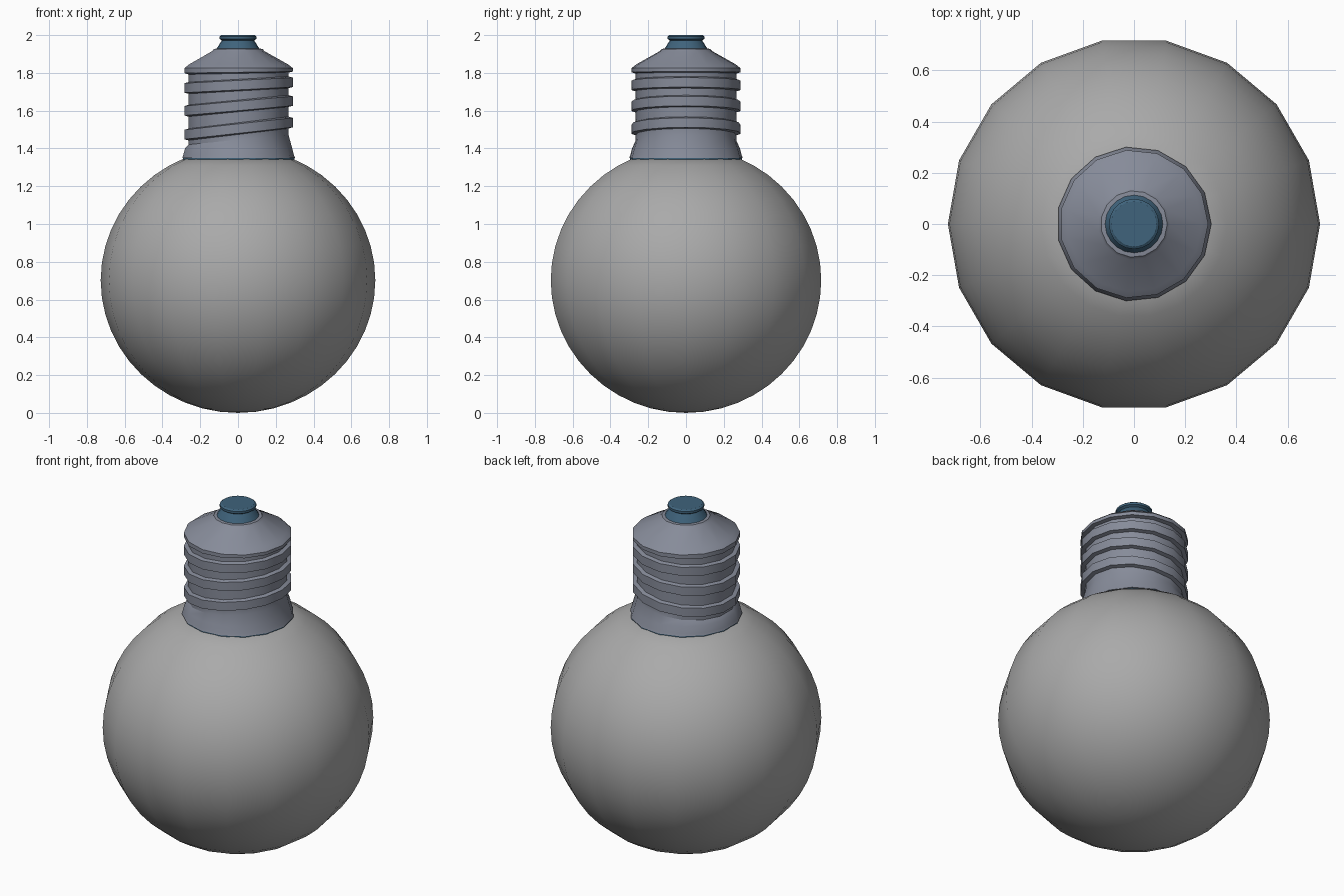
import bpy, bmesh, math

if "Cube" in bpy.data.objects:
    bpy.data.objects.remove(bpy.data.objects["Cube"])


def material(name, rgb):
    m = bpy.data.materials.new(name)
    m.diffuse_color = (*rgb, 1)
    m.use_nodes = True
    m.node_tree.nodes["Principled BSDF"].inputs["Base Color"].default_value = m.diffuse_color
    return m


GLASS = material("grey glass", (0.40, 0.40, 0.40))
METAL = material("cool grey metal", (0.24, 0.26, 0.32))
BLUE = material("dark blue", (0.05, 0.125, 0.20))


def lathe(name, profile, sides, mat, angle):
    """Spin (radius, height, tilt) points; tilt raises the +x side."""
    bm = bmesh.new()
    rings = []
    for r, z, tilt in profile:
        if r < 1e-5:
            rings.append([bm.verts.new((0, 0, z))])
            continue
        ring = []
        for i in range(sides):
            a = 2 * math.pi * i / sides
            ring.append(bm.verts.new((r * math.cos(a), r * math.sin(a),
                                      z + tilt * math.cos(a))))
        rings.append(ring)
    for lo, hi in zip(rings, rings[1:]):
        for i in range(sides):
            j = (i + 1) % sides
            quad = [lo[i % len(lo)], lo[j % len(lo)], hi[j % len(hi)], hi[i % len(hi)]]
            bm.faces.new(list(dict.fromkeys(quad)))
    # close open ends
    if len(rings[0]) > 1:
        bm.faces.new(rings[0][::-1])
    if len(rings[-1]) > 1:
        bm.faces.new(rings[-1])
    bmesh.ops.recalc_face_normals(bm, faces=bm.faces)
    me = bpy.data.meshes.new(name)
    bm.to_mesh(me)
    bm.free()
    me.materials.append(mat)
    ob = bpy.data.objects.new(name, me)
    bpy.context.collection.objects.link(ob)
    bpy.ops.object.select_all(action='DESELECT')
    ob.select_set(True)
    bpy.context.view_layer.objects.active = ob
    bpy.ops.object.shade_smooth_by_angle(angle=math.radians(angle))
    return ob


# glass globe, cut off where it meets the collar
globe = []
N = 24
for k in range(N):
    t = math.pi * k / N
    r, z = 0.727 * math.sin(t), 0.702 - 0.702 * math.cos(t)
    if z < 1.33:
        globe.append((r, z, 0))
globe.append((0.29, 1.345, 0))
lathe("globe", globe, 18, GLASS, 40)

# thin blue seal below the metal cap
lathe("seal_ring", [(0.28, 1.335, 0), (0.298, 1.342, 0), (0.298, 1.35, 0), (0.28, 1.355, 0)],
      15, BLUE, 20)

# metal screw cap: flared collar, slanted thread ridges, shoulder cone
cap = [(0.29, 1.347, 0), (0.302, 1.35, 0), (0.297, 1.362, 0), (0.287, 1.40, 0)]
cap.append((0.268, 1.445, 0.025))
for z, tilt in ((1.505, 0.032), (1.625, 0.026), (1.735, 0.015)):
    cap += [(0.268, z - 0.031, tilt), (0.29, z - 0.025, tilt),
            (0.29, z + 0.025, tilt), (0.268, z + 0.031, tilt)]
cap += [(0.268, 1.797, 0.005), (0.29, 1.803, 0.004), (0.29, 1.825, 0),
        (0.265, 1.845, 0), (0.14, 1.915, 0), (0.13, 1.927, 0), (0.10, 1.93, 0)]
lathe("screw_cap", cap, 15, METAL, 25)

# blue contact at the tip
lathe("tip_contact", [(0.115, 1.925, 0), (0.09, 1.965, 0), (0.085, 1.972, 0),
                      (0.098, 1.98, 0), (0.098, 1.993, 0), (0.088, 2.0, 0)], 20, BLUE, 25)
